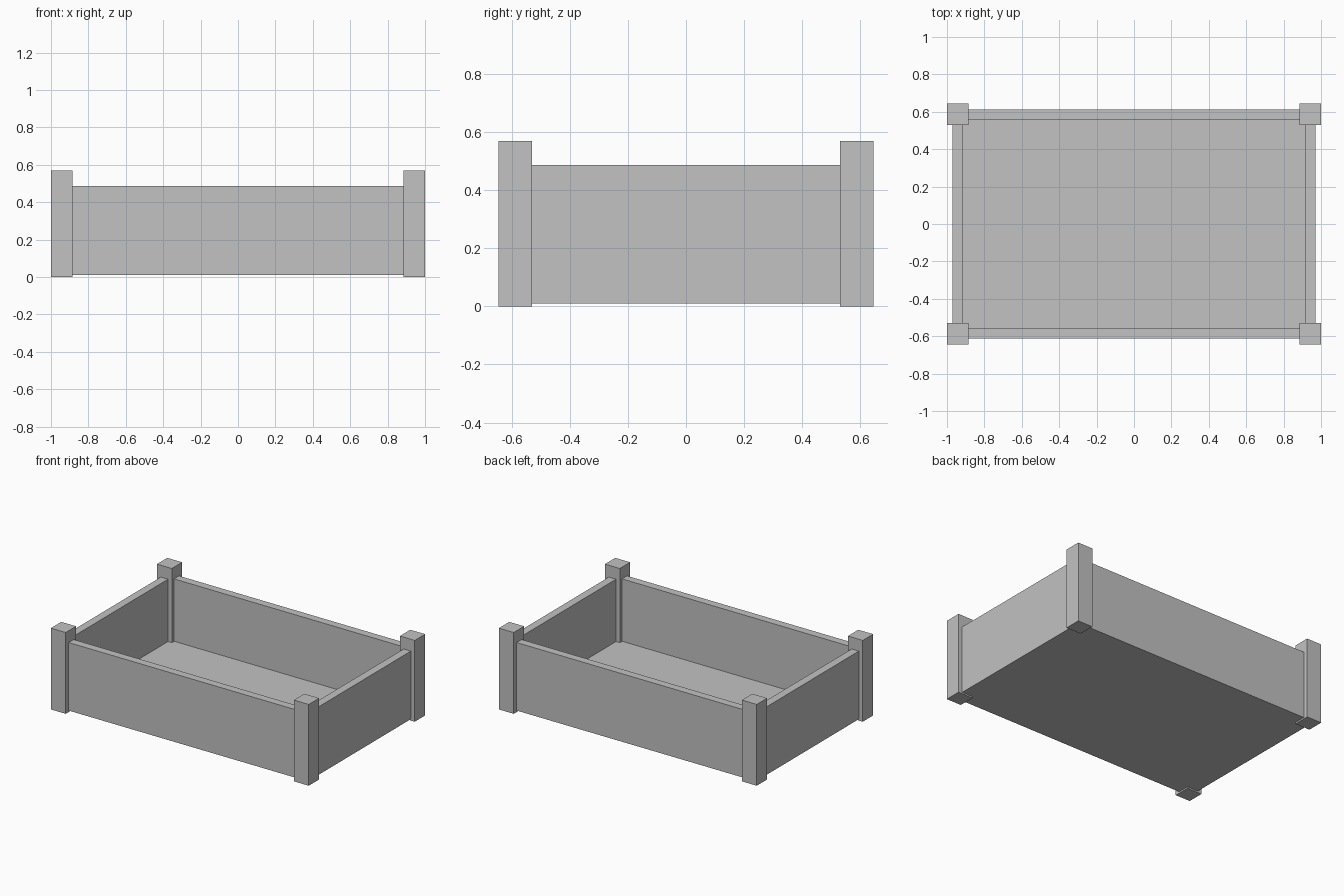
import bpy

# Remove the default cube
cube = bpy.data.objects.get("Cube")
if cube:
    bpy.data.objects.remove(cube, do_unlink=True)

# Single plain grey
grey = bpy.data.materials.new("plain_grey")
grey.use_nodes = True
colour = (0.54, 0.54, 0.54, 1)
grey.diffuse_color = colour
grey.node_tree.nodes["Principled BSDF"].inputs["Base Color"].default_value = colour


def box(name, low, high):
    """Axis-aligned box between two corners."""
    centre = [(a + b) / 2 for a, b in zip(low, high)]
    bpy.ops.mesh.primitive_cube_add(size=1, location=centre)
    obj = bpy.context.object
    obj.name = name
    obj.scale = [b - a for a, b in zip(low, high)]
    bpy.ops.object.transform_apply(location=False, rotation=False, scale=True)
    obj.data.materials.append(grey)
    return obj


HALF_X, HALF_Y = 1.0, 0.645      # overall half size
POST, POST_TOP = 0.115, 0.57     # corner posts
OUT_X, OUT_Y = 0.97, 0.612       # outer wall faces
THICK = 0.056
BASE, WALL_TOP, FLOOR_TOP = 0.01, 0.487, 0.05
POST_X, POST_Y = HALF_X - POST, HALF_Y - POST   # inner post faces
IN_X, IN_Y = OUT_X - THICK, OUT_Y - THICK       # inner wall faces

# Corner posts
for sx, side in ((-1, "right"), (1, "left")):
    for sy, end in ((-1, "front"), (1, "back")):
        xs = sorted((sx * POST_X, sx * HALF_X))
        ys = sorted((sy * POST_Y, sy * HALF_Y))
        box(f"{end}_{side}_post", (xs[0], ys[0], 0), (xs[1], ys[1], POST_TOP))

# Long front and back walls, ending against the posts
for s, name in ((-1, "front_wall"), (1, "back_wall")):
    ys = sorted((s * IN_Y, s * OUT_Y))
    box(name, (-POST_X, ys[0], BASE), (POST_X, ys[1], WALL_TOP))

# Short side walls
for s, name in ((-1, "right_wall"), (1, "left_wall")):
    xs = sorted((s * IN_X, s * OUT_X))
    box(name, (xs[0], -POST_Y, BASE), (xs[1], POST_Y, WALL_TOP))

# Floor panel between the walls
box("floor", (-IN_X, -IN_Y, BASE), (IN_X, IN_Y, FLOOR_TOP))
